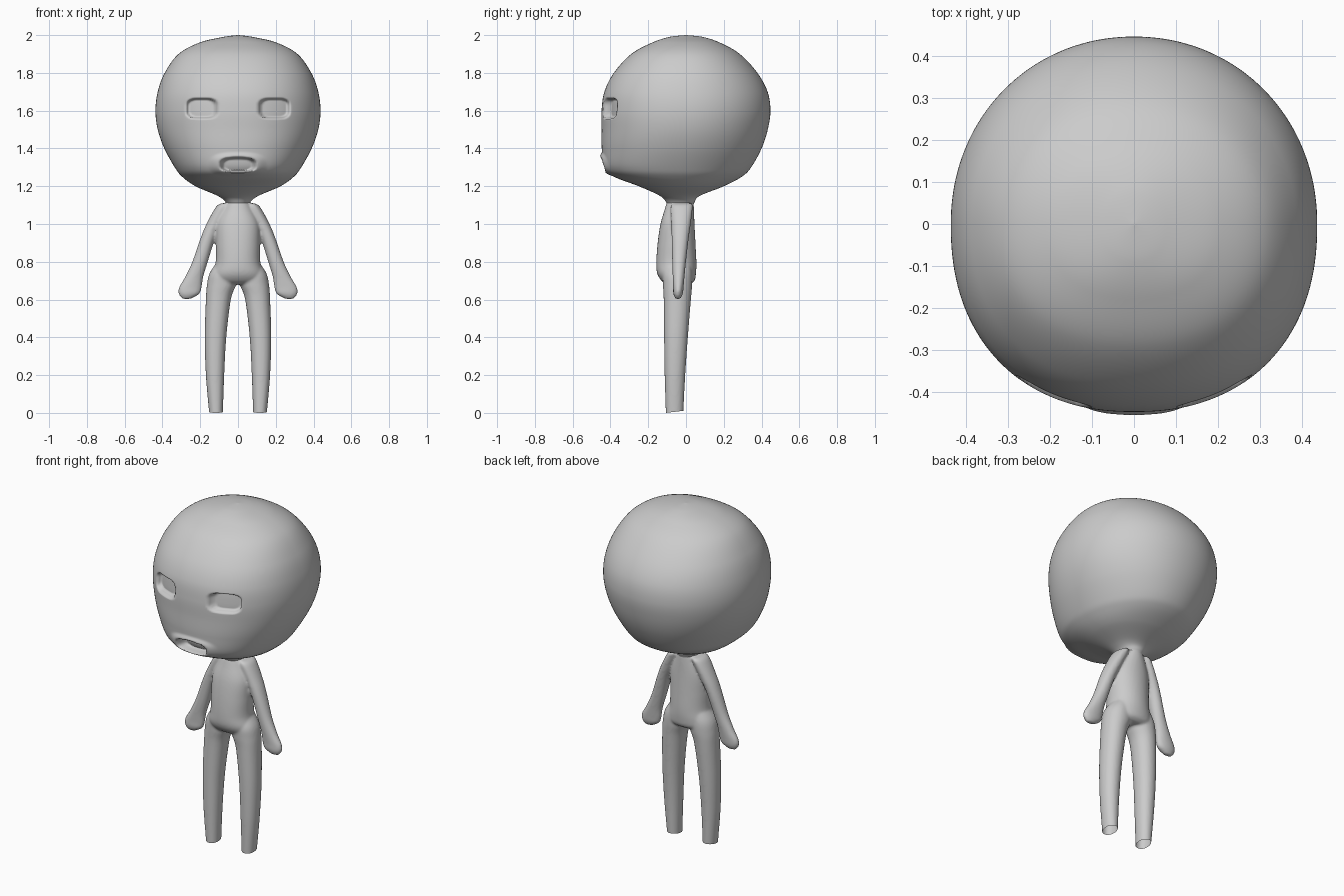
import bpy, bmesh, math
from mathutils import Vector

if "Cube" in bpy.data.objects:
    bpy.data.objects.remove(bpy.data.objects["Cube"])

grey = bpy.data.materials.new("light grey")
grey.diffuse_color = (0.6, 0.6, 0.6, 1)
grey.use_nodes = True
grey.node_tree.nodes["Principled BSDF"].inputs["Base Color"].default_value = grey.diffuse_color


def smooth_rows(rows, steps):
    """Catmull-Rom curve through the slice table."""
    out = []
    for i in range(len(rows) - 1):
        p = [Vector(rows[max(0, min(len(rows) - 1, i + k))]) for k in (-1, 0, 1, 2)]
        for j in range(steps):
            t = j / steps
            out.append(0.5 * (2 * p[1] + (p[2] - p[0]) * t
                              + (2 * p[0] - 5 * p[1] + 4 * p[2] - p[3]) * t * t
                              + (3 * p[1] - p[0] - 3 * p[2] + p[3]) * t ** 3))
    return out + [Vector(rows[-1])]


def loft(bm, rows, steps, sides, power=2.1, side=1):
    """Skin horizontal slices given as (z, x0, x1, y front, y back)."""
    rings = []
    for z, x0, x1, y0, y1 in smooth_rows(rows, steps):
        ring = []
        for k in range(sides):
            a = 2 * math.pi * k / sides
            c, s = math.cos(a), math.sin(a)
            n = 2 / (power if s < 0 else 2.05)
            x = (x0 + x1) / 2 + (x1 - x0) / 2 * math.copysign(abs(c) ** n, c)
            y = (y0 + y1) / 2 + (y1 - y0) / 2 * math.copysign(abs(s) ** n, s)
            ring.append(bm.verts.new((x * side, y, z)))
        rings.append(ring)
    for a, b in zip(rings, rings[1:]):
        for k in range(sides):
            m = (k + 1) % sides
            bm.faces.new((a[k], a[m], b[m], b[k]))
    bm.faces.new(rings[0])
    bm.faces.new(rings[-1])


def finish(bm, name):
    bmesh.ops.recalc_face_normals(bm, faces=bm.faces)
    mesh = bpy.data.meshes.new(name)
    bm.to_mesh(mesh)
    bm.free()
    mesh.materials.append(grey)
    ob = bpy.data.objects.new(name, mesh)
    bpy.context.collection.objects.link(ob)
    for o in bpy.context.selected_objects:
        o.select_set(False)
    ob.select_set(True)
    bpy.context.view_layer.objects.active = ob
    return ob


def ramp(a, b, v):
    t = max(0, min(1, (v - a) / (b - a)))
    return t * t * (3 - 2 * t)


# Head with neck: (z, half width, front, back)
head = [(1.08, .06, -.095, .035), (1.115, .065, -.105, .045), (1.15, .11, -.14, .075),
        (1.2, .225, -.25, .20), (1.25, .295, -.38, .295), (1.3, .335, -.433, .345),
        (1.4, .39, -.446, .40), (1.5, .425, -.447, .433), (1.6, .437, -.447, .447),
        (1.7, .425, -.432, .432), (1.8, .388, -.382, .378), (1.9, .315, -.29, .285),
        (1.96, .205, -.18, .18), (1.99, .08, -.09, .09), (2.0, .003, -.003, .003)]
bm = bmesh.new()
loft(bm, [(z, -w, w, f, b) for z, w, f, b in head], 16, 256, 2.25)
# Sunken eyes, sunken mouth with raised lips
for v in bm.verts:
    x, y, z = v.co
    if y < -.2:
        eye = (abs((abs(x) - .192) / .086) ** 3.5 + abs((z - 1.612) / .057) ** 3.5) ** (1 / 3.5)
        mouth = (abs(x / .1) ** 2.8 + abs((z - 1.314) / .042) ** 2.8) ** (1 / 2.8)
        v.co.y += .04 * (1 - ramp(.78, 1, eye)) + .055 * (1 - ramp(.72, 1, mouth))
        v.co.y -= .012 * ramp(.8, 1, mouth) * (1 - ramp(1.05, 1.6, mouth))
finish(bm, "head")
bpy.ops.object.shade_smooth()

# Body: torso, arms and legs fused into one skin
torso = [(1.12, .06, -.1, .04), (1.08, .08, -.112, .042), (1.0, .113, -.135, .045),
         (.9, .117, -.15, .05), (.8, .118, -.157, .055), (.74, .135, -.153, .053),
         (.70, .135, -.13, .045), (.68, .10, -.1, .02)]
arm = [(1.11, .045, .085, -.07, .03), (1.09, .045, .117, -.082, .036), (1.0, .085, .167, -.078, .025),
       (.92, .122, .2, -.076, .014), (.8, .16, .242, -.073, .0), (.72, .184, .28, -.07, -.008),
       (.665, .192, .312, -.068, -.013), (.63, .205, .314, -.067, -.017), (.603, .25, .295, -.055, -.03)]
leg = [(.8, .02, .11, -.1, .02), (.74, .006, .15, -.122, .032), (.68, .01, .164, -.122, .033),
       (.6, .038, .17, -.118, .026), (.4, .062, .176, -.116, .01), (.2, .073, .17, -.113, -.004),
       (0, .08, .153, -.107, -.014), (-.04, .082, .15, -.106, -.016)]
bm = bmesh.new()
loft(bm, [(z, -w, w, f, b) for z, w, f, b in torso], 8, 64, 2.2)
for side in (1, -1):
    loft(bm, arm, 8, 40, 2.1, side)
    loft(bm, leg, 8, 48, 2.2, side)
body = finish(bm, "body")
remesh = body.modifiers.new("fuse", 'REMESH')
remesh.mode = 'VOXEL'
remesh.voxel_size = .007
relax = body.modifiers.new("relax", 'SMOOTH')
relax.factor = .5
relax.iterations = 6
for name in ("fuse", "relax"):
    bpy.ops.object.modifier_apply(modifier=name)
# Open, slightly slanted leg ends
bm = bmesh.new()
bm.from_mesh(body.data)
bmesh.ops.bisect_plane(bm, geom=bm.verts[:] + bm.edges[:] + bm.faces[:],
                       plane_co=(0, -.107, 0), plane_no=(0, -.12, 1), clear_inner=True)
bm.to_mesh(body.data)
bm.free()
if not body.data.materials:
    body.data.materials.append(grey)
bpy.ops.object.shade_smooth()
